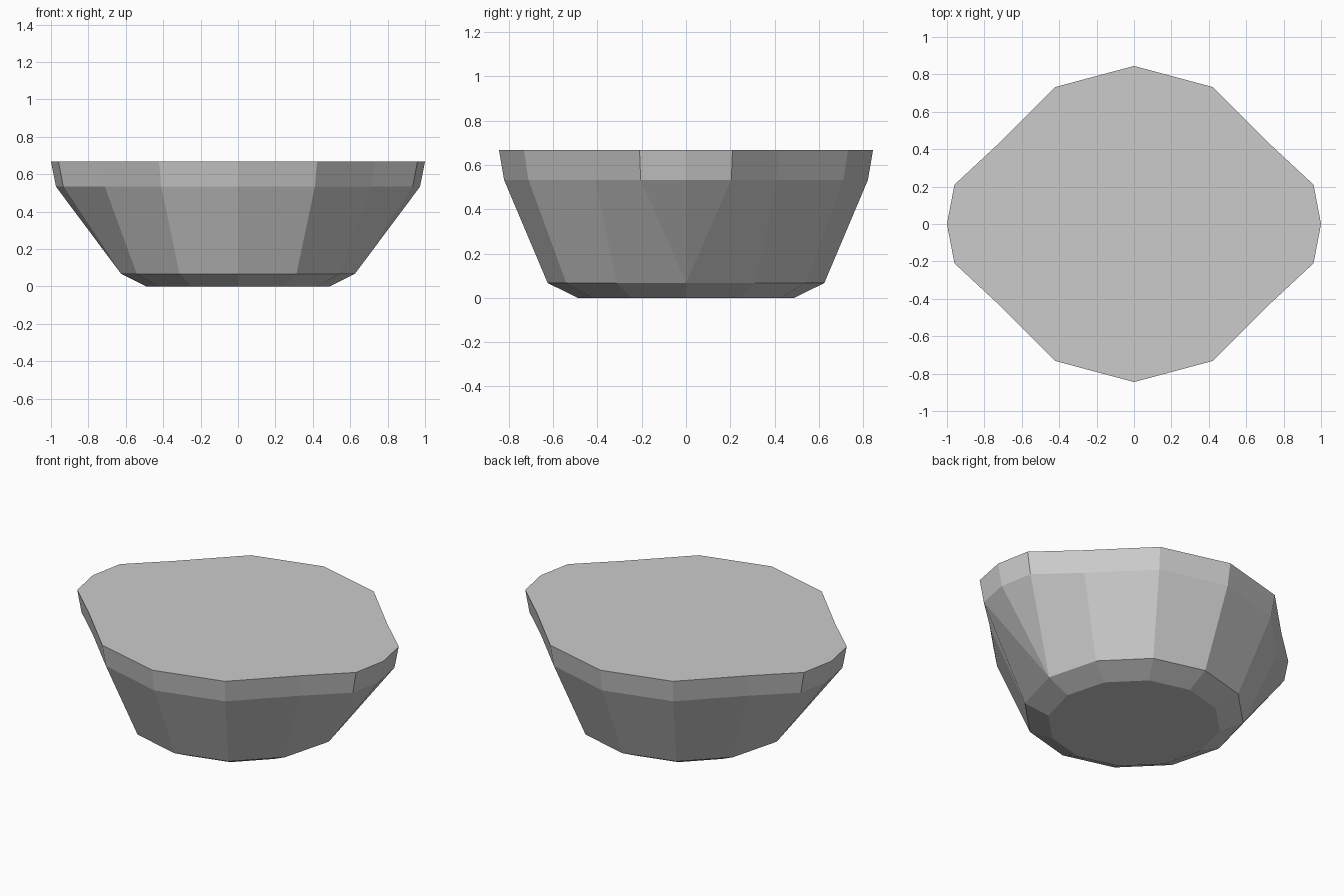
import bpy, bmesh
from math import cos, sin, radians

cube = bpy.data.objects.get("Cube")
if cube:
    bpy.data.objects.remove(cube, do_unlink=True)

grey = bpy.data.materials.new("plain grey")
grey.use_nodes = True
colour = (0.6, 0.6, 0.6, 1)
grey.diffuse_color = colour
grey.node_tree.nodes["Principled BSDF"].inputs["Base Color"].default_value = colour


def outline(radius, lip):
    """Twelve-sided ring; each x end has three points, pulled out into a lip."""
    points = []
    for step in range(12):
        a = radians(30 * step)
        if step % 6:
            points.append((radius * cos(a), radius * sin(a)))
        else:
            side = 1 if step == 0 else -1
            for t in (-1, 0, 1):
                x = radius + lip * (0.155 if t == 0 else 0.115)
                points.append((side * x, side * t * 0.21 * lip))
    return points


# Bowl: stacked rings from the foot up to the lipped rim
bm = bmesh.new()
levels = [(0, 0.49, 0), (0.067, 0.625, 0), (0.533, 0.822, 0.975), (0.668, 0.845, 1)]
rings = [[bm.verts.new((x, y, z)) for x, y in outline(r, lip)] for z, r, lip in levels]
for low, high in zip(rings, rings[1:]):
    for i in range(len(low)):
        j = (i + 1) % len(low)
        bm.faces.new((low[i], low[j], high[j], high[i]))

# Flat underside and filled top
bm.faces.new(rings[0][::-1])
bm.faces.new(rings[-1])

# The foot has no lip, so its tripled end points merge into fans
bmesh.ops.remove_doubles(bm, verts=bm.verts, dist=0.0001)
bmesh.ops.recalc_face_normals(bm, faces=bm.faces)

mesh = bpy.data.meshes.new("bowl")
bm.to_mesh(mesh)
bm.free()
mesh.materials.append(grey)
bowl = bpy.data.objects.new("bowl", mesh)
bpy.context.collection.objects.link(bowl)
